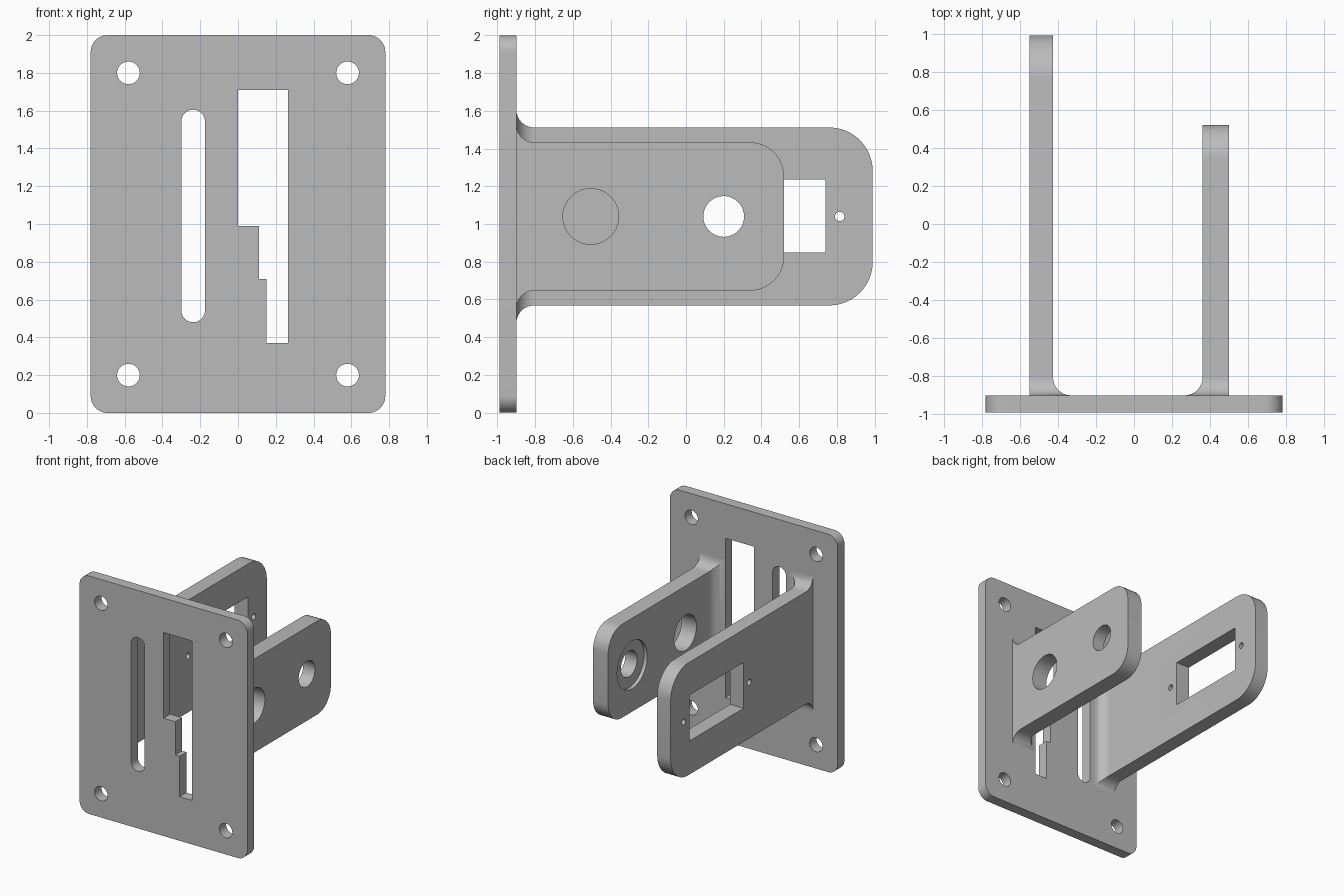
import bpy, bmesh
from math import sin, cos, pi, radians
from mathutils import Vector

cube = bpy.data.objects.get("Cube")
if cube:
    bpy.data.objects.remove(cube, do_unlink=True)

GREY = (0.5, 0.5, 0.5, 1)
grey = bpy.data.materials.new("plain grey")
grey.diffuse_color = GREY
grey.use_nodes = True
grey.node_tree.nodes["Principled BSDF"].inputs["Base Color"].default_value = GREY

BACK, MID = -0.90, 1.04      # back of the plate, height of the arm axis
FILLET = 0.095


def finish(bm, name):
    bmesh.ops.recalc_face_normals(bm, faces=bm.faces)
    mesh = bpy.data.meshes.new(name)
    bm.to_mesh(mesh)
    bm.free()
    obj = bpy.data.objects.new(name, mesh)
    bpy.context.collection.objects.link(obj)
    mesh.materials.append(grey)
    return obj


# Flat outlines
def rounded(u0, u1, v0, v1, r, steps=12):
    pts = []
    corners = [(u1 - r, v1 - r), (u0 + r, v1 - r), (u0 + r, v0 + r), (u1 - r, v0 + r)]
    for q, (u, v) in enumerate(corners):
        for i in range(steps + 1):
            a = (q + i / steps) * pi / 2
            pts.append((u + r * cos(a), v + r * sin(a)))
    return pts


def circle(u, v, r, n=48):
    return [(u + r * cos(2 * pi * i / n), v + r * sin(2 * pi * i / n)) for i in range(n)]


def box(u0, u1, v0, v1):
    return [(u0, v0), (u1, v0), (u1, v1), (u0, v1)]


def prisms(name, outlines, axis, a, b):
    """Extrude outlines from a to b along x or y."""
    bm = bmesh.new()
    for pts in outlines:
        place = (lambda u, v: (a, u, v)) if axis == "x" else (lambda u, v: (u, a, v))
        face = bm.faces.new([bm.verts.new(place(u, v)) for u, v in pts])
        ext = bmesh.ops.extrude_face_region(bm, geom=[face])
        moved = [g for g in ext["geom"] if isinstance(g, bmesh.types.BMVert)]
        shift = Vector((b - a, 0, 0)) if axis == "x" else Vector((0, b - a, 0))
        bmesh.ops.translate(bm, verts=moved, vec=shift)
    bmesh.ops.remove_doubles(bm, verts=bm.verts, dist=1e-5)
    return finish(bm, name)


def select_only(obj):
    bpy.ops.object.select_all(action="DESELECT")
    obj.select_set(True)
    bpy.context.view_layer.objects.active = obj


def cut(obj, outlines, axis, a, b):
    cutter = prisms("cutter", outlines, axis, a, b)
    cutter.hide_render = True
    select_only(obj)
    mod = obj.modifiers.new("holes", "BOOLEAN")
    mod.operation, mod.solver, mod.object = "DIFFERENCE", "EXACT", cutter
    bpy.ops.object.modifier_apply(modifier=mod.name)
    bpy.data.objects.remove(cutter, do_unlink=True)


def tidy(obj):
    bm = bmesh.new()
    bm.from_mesh(obj.data)
    bmesh.ops.dissolve_limit(bm, angle_limit=radians(0.5), verts=bm.verts, edges=bm.edges)
    bm.to_mesh(obj.data)
    bm.free()
    select_only(obj)
    bpy.ops.object.shade_smooth_by_angle(angle=radians(30))


def arm(name, outer, inner, half, tip, r, steps=12):
    """Loft rectangles along y: flared root, straight run, rounded tip."""
    side = 1 if inner > outer else -1
    stations = []
    for i in range(steps + 1):
        a = pi / 2 * (1 - i / steps)
        stations.append((BACK + FILLET * (1 - sin(a)), half, FILLET * (1 - cos(a))))
    for i in range(steps + 1):
        a = pi / 2 * i / steps
        stations.append((tip - r + r * sin(a), half - r + r * cos(a), 0))
    bm = bmesh.new()
    rings = []
    for y, h, d in stations:
        h += d
        x = inner + side * d
        corners = [(outer, MID - h), (x, MID - h), (x, MID + h), (outer, MID + h)]
        rings.append([bm.verts.new((u, y, v)) for u, v in corners])
    for p, q in zip(rings, rings[1:]):
        for k in range(4):
            n = (k + 1) % 4
            bm.faces.new((p[k], p[n], q[n], q[k]))
    bm.faces.new(rings[0])
    bm.faces.new(rings[-1])
    return finish(bm, name)


# Mounting plate with screw holes, slot and stepped opening
plate = prisms("mounting_plate", [rounded(-0.78, 0.78, 0, 2, 0.09)], "y", -0.99, BACK)
openings = [circle(x, z, 0.06) for x in (-0.58, 0.58) for z in (0.2, 1.8)]
openings.append(rounded(-0.30, -0.175, 0.48, 1.605, 0.0625))
openings.append([(0, 1.71), (0, 0.99), (0.11, 0.99), (0.11, 0.71),
                 (0.15, 0.71), (0.15, 0.37), (0.265, 0.37), (0.265, 1.71)])
cut(plate, openings, "y", -1.1, -0.8)
tidy(plate)

# Long arm with rectangular window and two pilot holes
long_arm = arm("long_arm", -0.55, -0.425, 0.472, 0.99, 0.23)
window = [box(0.02, 0.74, 0.85, 1.235)]
window += [circle(y, MID, 0.025, 24) for y in (-0.055, 0.815)]
cut(long_arm, window, "x", -0.7, -0.3)
tidy(long_arm)

# Short arm with access hole and recessed bearing hole
short_arm = arm("short_arm", 0.50, 0.36, 0.393, 0.52, 0.18)
cut(short_arm, [circle(-0.505, MID, 0.148), circle(0.2, MID, 0.108)], "x", 0.2, 0.7)
cut(short_arm, [circle(0.2, MID, 0.2)], "x", 0.2, 0.39)
tidy(short_arm)
